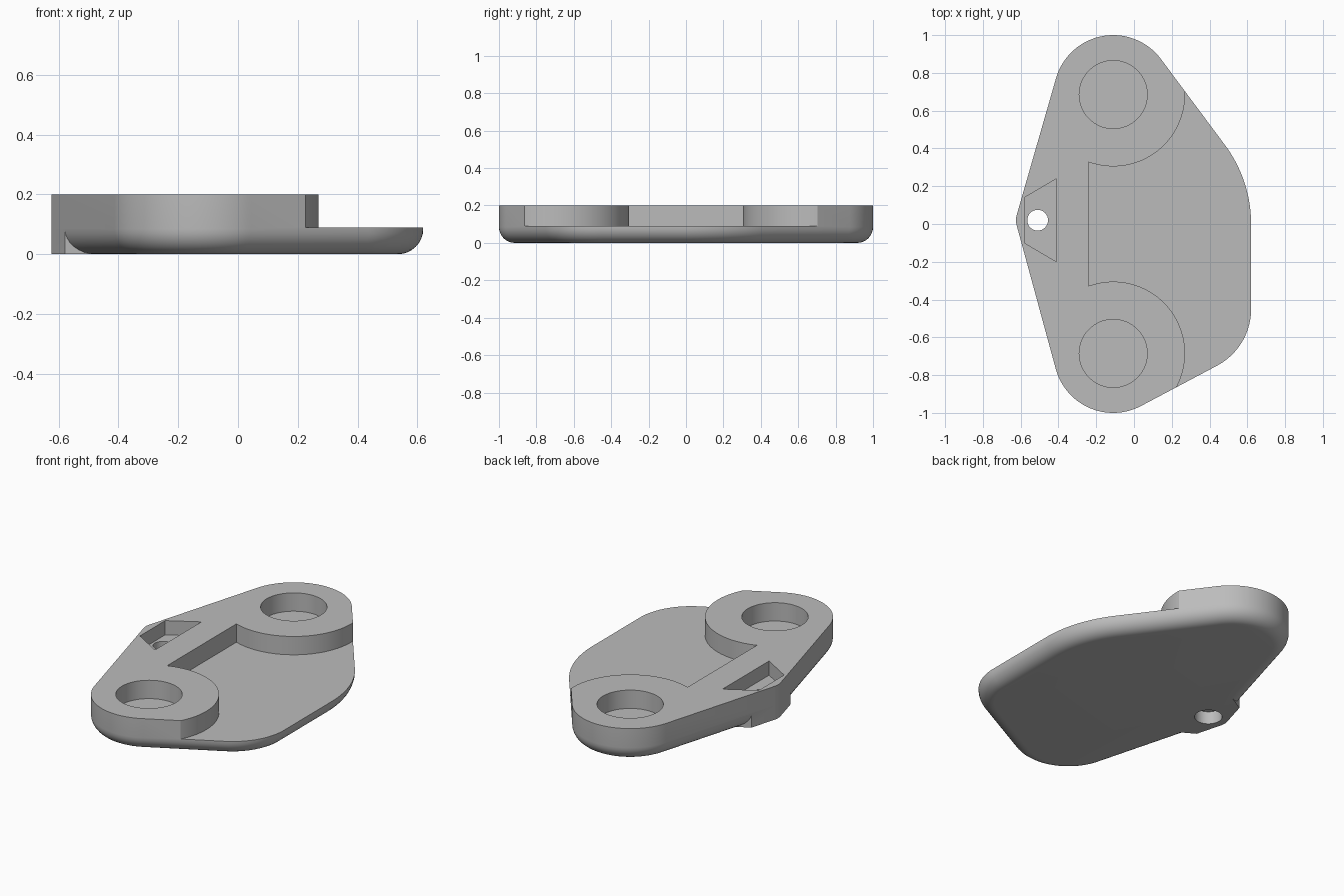
import bpy, bmesh, math
from mathutils import Vector

cube = bpy.data.objects.get("Cube")
if cube:
    bpy.data.objects.remove(cube, do_unlink=True)

LEDGE, TOP, FILLET = 0.09, 0.2, 0.085
BOSS_X, BOSS_Y = -0.11, 0.685

grey = bpy.data.materials.new("plain grey")
grey.use_nodes = True
grey.diffuse_color = (0.5, 0.5, 0.5, 1)
grey.node_tree.nodes["Principled BSDF"].inputs["Base Color"].default_value = (0.5, 0.5, 0.5, 1)


def arc(cx, cy, r, start, end, steps=24):
    angles = [math.radians(start + (end - start) * i / steps) for i in range(steps + 1)]
    return [(cx + r * math.cos(a), cy + r * math.sin(a)) for a in angles]


def hull(points):
    """Convex outline, counter-clockwise."""
    def half(pts):
        chain = []
        for p in pts:
            while len(chain) > 1:
                a, b = Vector(chain[-1]) - Vector(chain[-2]), Vector(p) - Vector(chain[-2])
                if a.x * b.y - a.y * b.x > 1e-7:
                    break
                chain.pop()
            chain.append(p)
        return chain[:-1]
    pts = sorted(set(points))
    return half(pts) + half(pts[::-1])


def outline(inset=0.0):
    """Rounded five-cornered plate, shrunk by inset."""
    pts = arc(BOSS_X, BOSS_Y, 0.315 - inset, 30, 170, 40)
    pts += arc(BOSS_X, -BOSS_Y, 0.315 - inset, 190, 305, 40)
    pts += arc(-0.525, 0.02, 0.1 - inset, 155, 205, 10)
    pts += arc(-0.08, 0.0, 0.7 - inset, 0, 37, 20)
    pts += arc(0.28, -0.45, 0.34 - inset, -62, 0, 20)
    return hull(pts)


def solid(name, rings):
    """Skin a stack of (points, height) rings and cap both ends."""
    bm = bmesh.new()
    loops = [[bm.verts.new((x, y, z)) for x, y in pts] for pts, z in rings]
    n = len(loops[0])
    for low, high in zip(loops, loops[1:]):
        for i in range(n):
            j = (i + 1) % n
            bm.faces.new((low[i], low[j], high[j], high[i]))
    bm.faces.new(loops[0][::-1])
    bm.faces.new(loops[-1])
    bmesh.ops.recalc_face_normals(bm, faces=bm.faces)
    mesh = bpy.data.meshes.new(name)
    bm.to_mesh(mesh)
    bm.free()
    mesh.materials.append(grey)
    obj = bpy.data.objects.new(name, mesh)
    bpy.context.collection.objects.link(obj)
    return obj


def prism(name, pts, low, high):
    return solid(name, [(pts, low), (pts, high)])


def combine(target, tool, operation):
    mod = target.modifiers.new(operation.lower(), 'BOOLEAN')
    mod.object, mod.operation, mod.solver = tool, operation, 'EXACT'
    bpy.context.view_layer.objects.active = target
    bpy.ops.object.modifier_apply(modifier=mod.name)
    bpy.data.objects.remove(tool, do_unlink=True)


# Plate with a rounded bottom edge: every ring keeps the same point count
full = outline()
centres = []
rings = []
for i in range(9):
    a = math.radians(90 * i / 8)
    inset = FILLET * (1 - math.sin(a))
    ring = []
    for k, (x, y) in enumerate(full):
        before, after = Vector(full[k - 1]), Vector(full[(k + 1) % len(full)])
        p = Vector((x, y))
        d = ((p - before).normalized() + (after - p).normalized()).normalized()
        ring.append((x - d.y * inset, y + d.x * inset))
    rings.append((ring, FILLET * (1 - math.cos(a))))
rings.append((full, TOP))
plate = solid("mounting_plate", rings)

# Square-bottomed tab under the slot, following the plate's edge
tab = prism("tab", [(-0.7, 0.13), (-0.7, -0.09), (-0.41, -0.26), (-0.41, 0.30)], 0.0, 0.15)
combine(tab, prism("edge_trim", full, -0.1, 0.3), 'INTERSECT')
combine(plate, tab, 'UNION')

# Lowered ledge that leaves two round bosses and a bridge
ledge = arc(BOSS_X, BOSS_Y, 0.38, -110, 30, 48) + [(1, 0.9), (1, -1)]
ledge += arc(BOSS_X, -BOSS_Y, 0.38, -45, 110, 48)
combine(plate, prism("ledge_cut", ledge, LEDGE, 0.3), 'DIFFERENCE')

# Round pocket in each boss
for side in (-1, 1):
    pocket = arc(BOSS_X, side * BOSS_Y, 0.18, 0, 360, 64)[:-1]
    combine(plate, prism("pocket_cut", pocket, LEDGE, 0.3), 'DIFFERENCE')

# Tapered slot with a through hole, widened underneath
slot = [(-0.58, 0.14), (-0.58, -0.10), (-0.41, -0.20), (-0.41, 0.24)]
combine(plate, prism("slot_cut", slot, 0.115, 0.3), 'DIFFERENCE')
for radius, low, high in ((0.055, -0.1, 0.3), (0.075, -0.1, 0.075)):
    hole = arc(-0.51, 0.02, radius, 0, 360, 32)[:-1]
    combine(plate, prism("hole_cut", hole, low, high), 'DIFFERENCE')

bpy.ops.object.select_all(action='DESELECT')
plate.select_set(True)
bpy.context.view_layer.objects.active = plate
bpy.ops.object.shade_smooth_by_angle(angle=math.radians(30))
